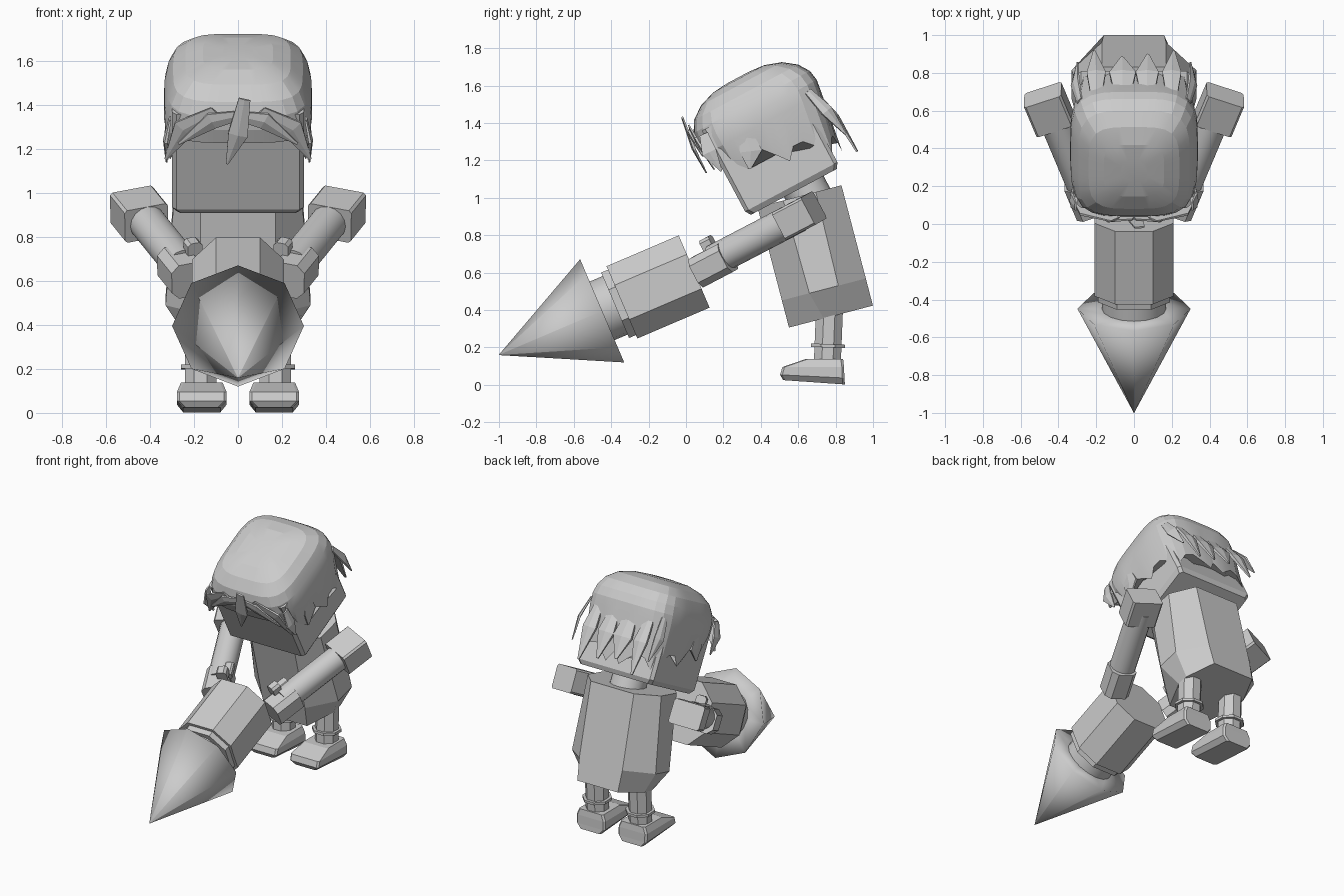
import bpy, bmesh, math
from mathutils import Vector, Matrix

if "Cube" in bpy.data.objects:
    bpy.data.objects.remove(bpy.data.objects["Cube"])

grey = bpy.data.materials.new("plain grey")
grey.diffuse_color = (0.6, 0.6, 0.6, 1)
grey.use_nodes = True
grey.node_tree.nodes["Principled BSDF"].inputs["Base Color"].default_value = grey.diffuse_color


def frame(origin, z, x=(1, 0, 0)):
    """Matrix with local z along z and local x close to x."""
    z = Vector(z).normalized()
    x = Vector(x)
    x = (x - z * x.dot(z)).normalized()
    y = z.cross(x)
    m = Matrix((x, y, z)).transposed().to_4x4()
    m.translation = Vector(origin)
    return m


def loft(name, rings, m=Matrix(), smooth=None):
    """Skin a stack of equal rings and close both ends."""
    bm = bmesh.new()
    rows = [[bm.verts.new(m @ Vector(p)) for p in r] for r in rings]
    n = len(rows[0])
    for a, b in zip(rows, rows[1:]):
        for i in range(n):
            j = (i + 1) % n
            bm.faces.new((a[i], a[j], b[j], b[i]))
    bm.faces.new(rows[0][::-1])
    bm.faces.new(rows[-1])
    bmesh.ops.remove_doubles(bm, verts=bm.verts[:], dist=1e-4)
    bmesh.ops.recalc_face_normals(bm, faces=bm.faces[:])
    me = bpy.data.meshes.new(name)
    bm.to_mesh(me)
    bm.free()
    me.materials.append(grey)
    ob = bpy.data.objects.new(name, me)
    bpy.context.collection.objects.link(ob)
    if smooth:
        bpy.ops.object.select_all(action='DESELECT')
        ob.select_set(True)
        bpy.context.view_layer.objects.active = ob
        bpy.ops.object.shade_smooth_by_angle(angle=math.radians(smooth))
    return ob


def ngon(r, z, n=8, turn=0.0):
    return [(r * math.cos(turn + math.tau * i / n), r * math.sin(turn + math.tau * i / n), z) for i in range(n)]


def octo(hx, hy, cx, cy, z, y=0.0):
    """Rectangle with cut corners."""
    return [(hx, y - cy, z), (hx, y + cy, z), (cx, y + hy, z), (-cx, y + hy, z),
            (-hx, y + cy, z), (-hx, y - cy, z), (-cx, y - hy, z), (cx, y - hy, z)]


def box(name, size, m, cut=0.02):
    hx, hy, hz = (s / 2 for s in size)
    return loft(name, [octo(hx, hy, hx - cut, hy - cut, -hz), octo(hx, hy, hx - cut, hy - cut, hz)], m)


# Drill: cone, neck, collar and cut-corner body on one sloping axis
drill = frame((0, -1, 0.16), (0, 0.55, 0.235))
loft("drill_cone", [ngon(0.001, 0), ngon(0.3, 0.6), ngon(0.15, 0.6)], drill, 180)
loft("drill_neck", [ngon(0.17, 0.59, 16), ngon(0.17, 0.74, 16)], drill, 40)
loft("drill_collar", [octo(0.19, 0.19, 0.09, 0.09, 0.675), octo(0.19, 0.19, 0.09, 0.09, 0.73)], drill)
loft("drill_body", [octo(0.21, 0.21, 0.1, 0.1, 0.715), octo(0.21, 0.21, 0.1, 0.1, 1.135)], drill)

# Torso: leaning forward, tapered to the hips and shoulders
torso = frame((0, 0.775, 0.365), (0, -0.17, 0.65))
loft("torso", [octo(0.24, 0.232, 0.16, 0.04, 0), octo(0.33, 0.232, 0.17, 0.08, 0.15),
               octo(0.29, 0.232, 0.17, 0.09, 0.665)], torso)

# Head: local z is up the face, local y is toward the back
head = frame((0, 0.33, 0.90), (0, -0.47, 0.88))
loft("neck", [ngon(0.12, -0.12, 16), ngon(0.12, 0.1, 16)],
     head @ Matrix.Translation((0, 0.34, 0)), 40)


def head_ring(hx, y0, y1, cut, z):
    h = (y1 - y0) / 2
    return octo(hx, h, hx - cut, h - cut, z, (y0 + y1) / 2)


loft("head", [head_ring(0.28, 0.02, 0.54, 0.02, 0), head_ring(0.3, 0, 0.56, 0.02, 0.03),
              head_ring(0.3, 0, 0.56, 0.02, 0.52)], head)


# Hair cap: rounded-square rings, the lowest one jagged and dropping to the back
def hair_ring(hx, y0, y1, z, hem=False, n=40):
    pts = []
    for i in range(n):
        a = math.tau * i / n
        c, s = math.cos(a), math.sin(a)
        k = (abs(c) ** 4 + abs(s) ** 4) ** (-1 / 4)
        y = (y0 + y1) / 2 + s * k * (y1 - y0) / 2
        zz = z
        if hem:
            t = (y - y0) / (y1 - y0)
            m = abs((i + 10) % n - 20)
            zz = 0.32 - 0.2 * t + (0.03, -0.05, 0.0, 0.045)[m % 4]
            if t < 0.06:
                zz = 0.48 - 0.14 * abs(c * k) ** 3
        pts.append((c * k * hx, y, zz))
    return pts


loft("hair_cap", [hair_ring(0.315, -0.035, 0.61, 0, True), hair_ring(0.338, -0.05, 0.66, 0.40),
                  hair_ring(0.335, -0.055, 0.67, 0.47), hair_ring(0.322, -0.045, 0.66, 0.53),
                  hair_ring(0.295, -0.01, 0.62, 0.59), hair_ring(0.24, 0.06, 0.55, 0.642),
                  hair_ring(0.16, 0.15, 0.46, 0.672), hair_ring(0.07, 0.24, 0.37, 0.68)], head, 13)


def lock(name, base, mid, tip, width, normal, thick=0.02):
    """Tapered lock of hair running through three points in head space."""
    b, m, t = Vector(base), Vector(mid), Vector(tip)
    n = Vector(normal).normalized()
    side = (t - b).cross(n).normalized() * width / 2
    rings = []
    for p, k in ((b, 0.6), (m, 1.0), (t, 0.12)):
        w, d = side * k, n * thick / 2 * max(k, 0.4)
        rings.append([p + w - d, p + w + d * 0.3, p + d, p - w + d * 0.3, p - w - d])
    loft(name, rings, head)


# Fringe
lock("fringe_centre", (0.03, -0.06, 0.63), (0, -0.085, 0.46), (-0.05, -0.085, 0.31), 0.09, (0, -1, 0))
for s in (-1, 1):
    lock("fringe_inner", (0, -0.05, 0.54), (s * 0.12, -0.065, 0.52), (s * 0.27, -0.06, 0.4), 0.08, (0, -1, 0))
    lock("fringe_outer", (s * 0.1, -0.05, 0.56), (s * 0.25, -0.05, 0.47), (s * 0.33, -0.04, 0.31), 0.1, (0, -1, 0))
    lock("fringe_side", (s * 0.31, 0.0, 0.5), (s * 0.332, -0.02, 0.4), (s * 0.325, -0.01, 0.28), 0.08, (s, 0, 0))
    # Side and back locks
    lock("side_lock", (s * 0.325, 0.2, 0.4), (s * 0.325, 0.18, 0.3), (s * 0.32, 0.13, 0.22), 0.12, (s, 0, 0))
    lock("back_side_lock", (s * 0.29, 0.6, 0.44), (s * 0.315, 0.64, 0.3), (s * 0.3, 0.67, 0.14), 0.07, (s, 0.6, 0))
for x, w, drop in ((-0.2, 0.1, 0.03), (-0.06, 0.14, 0.1), (0.07, 0.12, 0.07), (0.2, 0.1, 0.03)):
    lock("back_lock", (x, 0.63, 0.42), (x, 0.67, 0.25), (x * 1.05, 0.68, drop), w, (0, 1, 0.1), 0.03)

for s in (-1, 1):
    # Arm with square sleeve and mitt gripping the drill
    shoulder, wrist = Vector((s * 0.44, 0.6, 0.90)), Vector((s * 0.25, 0.15, 0.665))
    along = wrist - shoulder
    across = (s * 0.92, -0.39, -0.22)
    arm = frame(shoulder, along, across)
    loft("arm", [ngon(0.085, 0, 16), ngon(0.085, along.length, 16)], arm, 40)
    box("sleeve", (0.21, 0.165, 0.19), frame((s * 0.45, 0.605, 0.905), along, across), 0.012)
    box("mitt", (0.17, 0.17, 0.19), frame((s * 0.255, 0.145, 0.645), along, across), 0.035)
    box("thumb", (0.07, 0.08, 0.06), frame((s * 0.205, 0.12, 0.75), along, across), 0.015)
    box("fingers", (0.06, 0.05, 0.1), frame((s * 0.205, 0.19, 0.745), along, across), 0.01)

    # Leg with ankle band
    leg = frame((s * 0.17, 0.755, 0.1), (0, 0.04, 1))
    loft("leg", [ngon(0.078, 0, 8, math.pi / 8), ngon(0.078, 0.34, 8, math.pi / 8)], leg)
    loft("ankle_band", [ngon(0.098, 0.1, 8, math.pi / 8), ngon(0.098, 0.118, 8, math.pi / 8)], leg)

    # Shoe: stacked outlines, sole tipped up at the toe
    loft("shoe", [[(s * 0.165 + x, y, z + (0.68 - y) * tip)
                   for x, y, z in octo(hx, hy, hx - 0.012, hy - 0.012, h, cy)]
                  for hx, hy, cy, h, tip in ((0.085, 0.165, 0.685, 0.014, 0.07), (0.113, 0.172, 0.675, 0.045, 0.05),
                                             (0.113, 0.165, 0.68, 0.095, 0.0), (0.095, 0.1, 0.74, 0.138, 0.0))])
